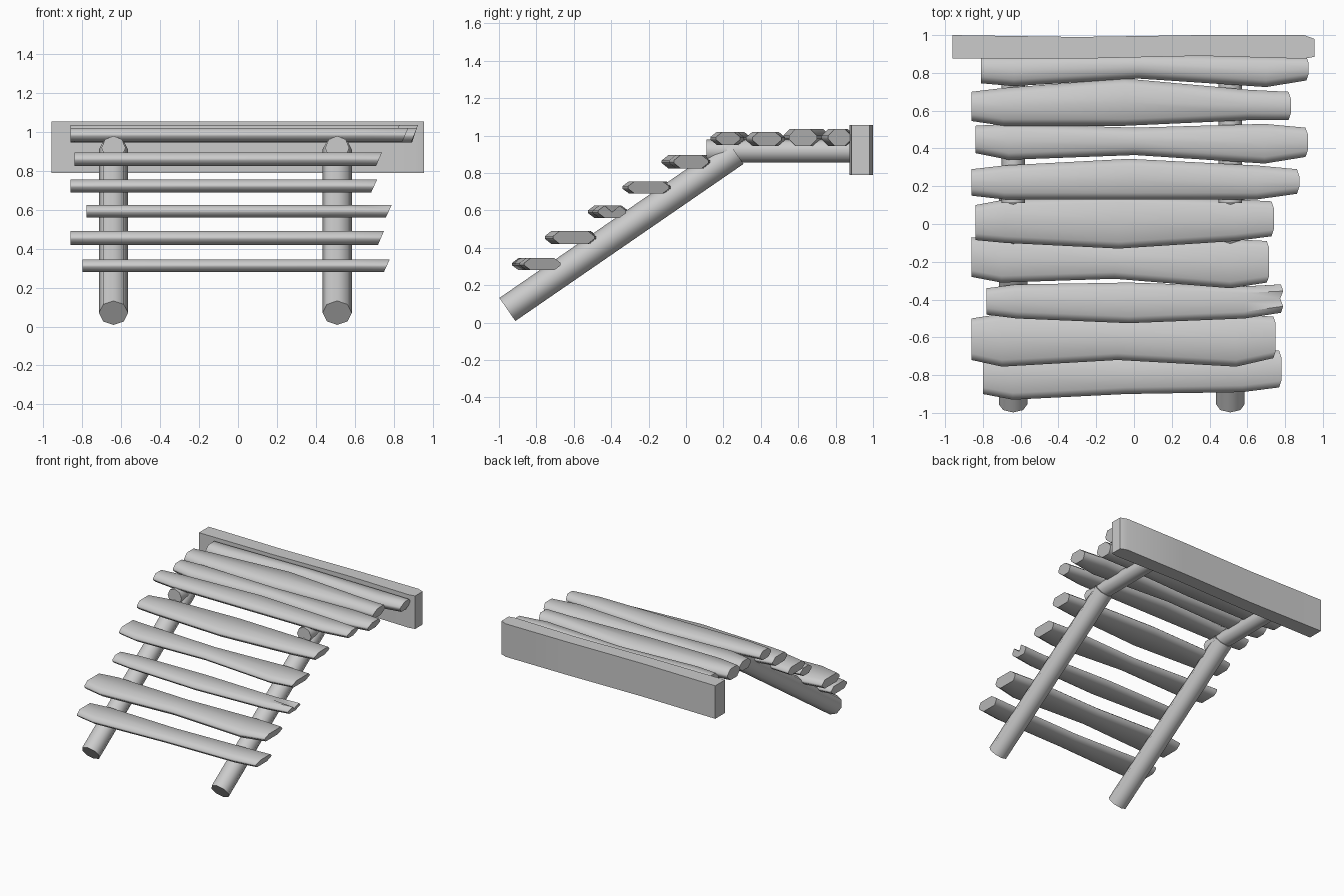
import bpy
import bmesh
import math
from mathutils import Vector

cube = bpy.data.objects.get("Cube")
if cube:
    bpy.data.objects.remove(cube)

wood = bpy.data.materials.new("grey wood")
wood.use_nodes = True
grey = (0.6, 0.6, 0.6, 1)
wood.diffuse_color = grey
wood.node_tree.nodes["Principled BSDF"].inputs["Base Color"].default_value = grey


def loft(name, rings, smooth=55):
    """Skin a row of matching cross-sections and cap both ends."""
    bm = bmesh.new()
    rows = [[bm.verts.new(p) for p in ring] for ring in rings]
    n = len(rows[0])
    for a, b in zip(rows, rows[1:]):
        for i in range(n):
            j = (i + 1) % n
            bm.faces.new((a[i], a[j], b[j], b[i]))
    bm.faces.new(rows[0])
    bm.faces.new(rows[-1])
    bmesh.ops.recalc_face_normals(bm, faces=bm.faces)
    mesh = bpy.data.meshes.new(name)
    bm.to_mesh(mesh)
    bm.free()
    mesh.materials.append(wood)
    obj = bpy.data.objects.new(name, mesh)
    bpy.context.collection.objects.link(obj)
    bpy.ops.object.select_all(action="DESELECT")
    obj.select_set(True)
    bpy.context.view_layer.objects.active = obj
    bpy.ops.object.shade_smooth_by_angle(angle=math.radians(smooth))
    return obj


def plank(name, x0, x1, z0, z1, front, back, slant=0.03, split=0.0):
    """Rough-hewn board with chamfered edges and a wandering outline."""
    span = (0, 0.1, 0.48, 0.87, 1)
    h = z1 - z0
    rings = []
    for k, (t, f, b) in enumerate(zip(span, front, back)):
        x = x0 + (x1 - x0) * t
        c = 0.035
        lean = slant if k == 4 else 0
        dip = split if k == 4 else 0
        mid = (f + b) / 2
        section = [(f + c, z0), (b - c, z0), (b, z0 + h * 0.4), (b, z0 + h * 0.6),
                   (b - c, z1), (mid, z1 - dip), (f + c, z1),
                   (f, z0 + h * 0.6), (f, z0 + h * 0.4)]
        rings.append([(x - lean * (z1 - z) / h, y, z) for y, z in section])
    return loft(name, rings)


def pole(name, start, end, radius):
    """Eight-sided log between two points."""
    a, b = Vector(start), Vector(end)
    side = Vector((1, 0, 0))
    up = side.cross(b - a).normalized()
    angles = [math.tau * i / 8 for i in range(8)]
    return loft(name, [[p + radius * (side * math.cos(t) + up * math.sin(t))
                        for t in angles] for p in (a, b)])


# Stair treads, lowest first
plank("tread_1", -0.80, 0.78, 0.28, 0.345,
      (-0.90, -0.93, -0.90, -0.89, -0.865), (-0.70, -0.68, -0.70, -0.68, -0.67))
plank("tread_2", -0.86, 0.75, 0.42, 0.49,
      (-0.72, -0.755, -0.72, -0.755, -0.71), (-0.50, -0.475, -0.50, -0.48, -0.49))
plank("tread_3", -0.78, 0.79, 0.56, 0.625,
      (-0.48, -0.50, -0.525, -0.50, -0.47), (-0.34, -0.32, -0.31, -0.33, -0.32), split=0.035)
plank("tread_4", -0.86, 0.715, 0.69, 0.755,
      (-0.28, -0.31, -0.29, -0.34, -0.31), (-0.07, -0.08, -0.11, -0.08, -0.09))
plank("tread_5", -0.84, 0.74, 0.825, 0.895,
      (-0.085, -0.10, -0.13, -0.09, -0.065), (0.10, 0.13, 0.15, 0.13, 0.12))

# Landing boards, front to back
plank("landing_board_1", -0.86, 0.875, 0.95, 1.02,
      (0.15, 0.13, 0.13, 0.13, 0.16), (0.29, 0.31, 0.345, 0.31, 0.29))
plank("landing_board_2", -0.84, 0.92, 0.945, 1.02,
      (0.375, 0.34, 0.365, 0.32, 0.355), (0.52, 0.53, 0.51, 0.53, 0.51))
plank("landing_board_3", -0.86, 0.83, 0.945, 1.035,
      (0.545, 0.52, 0.52, 0.55, 0.55), (0.70, 0.72, 0.77, 0.71, 0.70))
plank("landing_board_4", -0.81, 0.925, 0.945, 1.035,
      (0.745, 0.73, 0.77, 0.725, 0.76), (0.89, 0.89, 0.90, 0.89, 0.885))

# Heavy beam across the back
beam_rings = []
for x, front, back in ((-0.96, 0.875, 1), (-0.3, 0.875, 0.99),
                       (0.35, 0.89, 1), (0.9, 0.875, 1), (0.955, 0.885, 0.98)):
    beam_rings.append([(x, front, 0.79), (x, back, 0.79), (x, back, 1.055), (x, front, 1.055)])
loft("back_beam", beam_rings, 40)

# Sloping stringers and the level poles that carry the landing
for side, x in (("right", -0.64), ("left", 0.51)):
    pole(side + "_stringer", (x, -0.955, 0.07), (x, 0.265, 0.91), 0.075)
    pole(side + "_landing_pole", (x, 0.11, 0.918), (x, 0.89, 0.918), 0.062)
